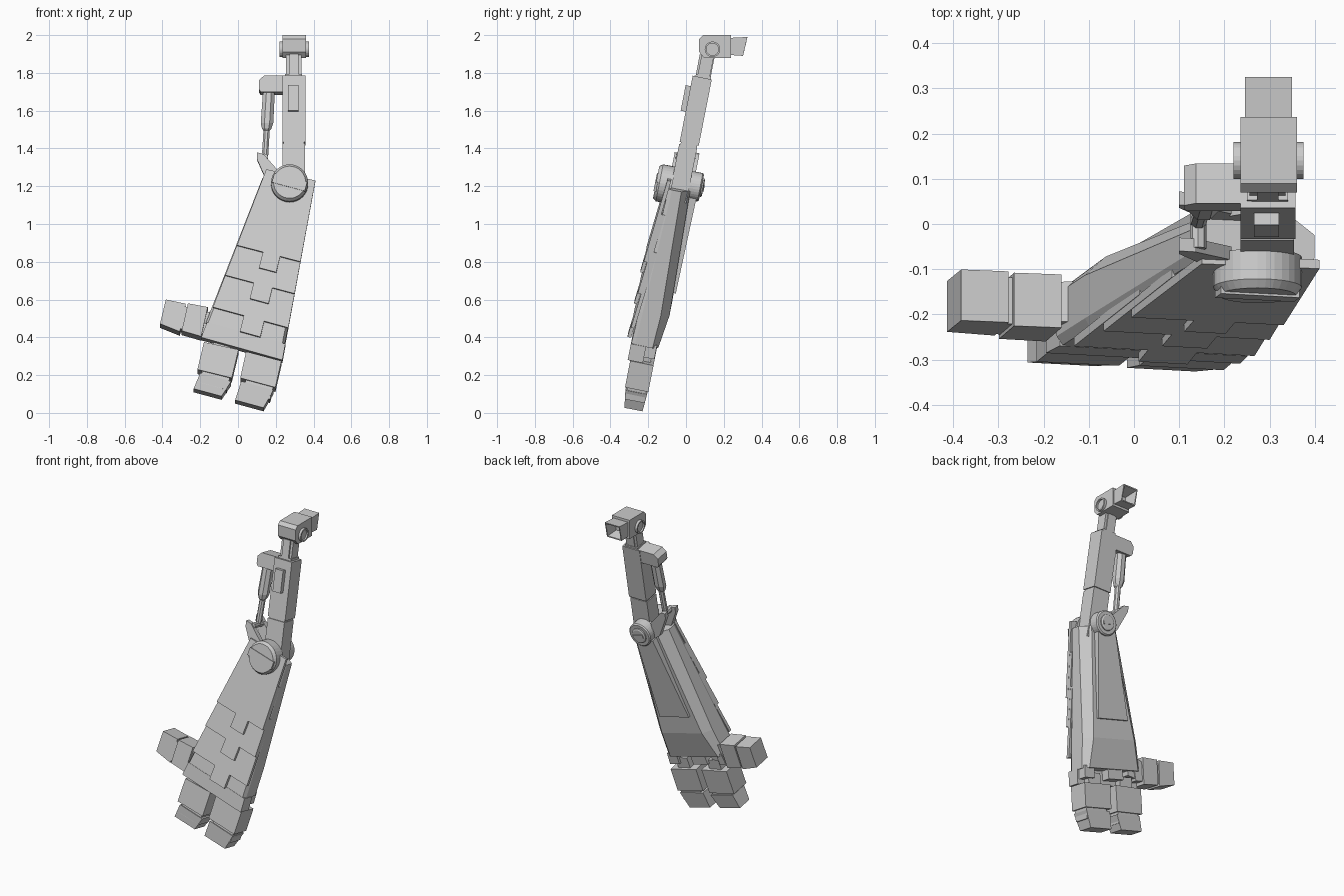
import bpy, bmesh, math

grey = bpy.data.materials.new("light_grey")
grey.diffuse_color = (0.6, 0.6, 0.6, 1)


def mesh_object(name, bm):
    bmesh.ops.recalc_face_normals(bm, faces=bm.faces)
    me = bpy.data.meshes.new(name)
    bm.to_mesh(me)
    bm.free()
    me.materials.append(grey)
    ob = bpy.data.objects.new(name, me)
    bpy.context.collection.objects.link(ob)
    return ob


def loft(name, rings):
    """Skin equal-length rings of world points and cap both ends."""
    bm = bmesh.new()
    vs = [[bm.verts.new(p) for p in r] for r in rings]
    n = len(vs[0])
    for a, b in zip(vs, vs[1:]):
        for i in range(n):
            j = (i + 1) % n
            bm.faces.new((a[i], a[j], b[j], b[i]))
    bm.faces.new(vs[0][::-1])
    bm.faces.new(vs[-1])
    return mesh_object(name, bm)


def place(x, z, d):
    """Front-view position plus depth d, on the leaning plane of the arm."""
    return (x, -0.03 + 0.197 * (z - 1.22) + 0.98 * d, z - 0.193 * d)


def slab(name, pts, depth):
    """Front-view outline extruded backwards; depth is (front, back) or a function."""
    front, back = [], []
    for x, z in pts:
        f, b = depth(x, z) if callable(depth) else depth
        z0 = z + 0.193 * f
        front.append(place(x, z0, f))
        back.append(place(x, z0, b))
    return loft(name, [front, back])


def uv(u, v):
    """Forearm coordinates: u runs elbow to wrist, v runs left to right."""
    lx, lz = 0.15 - 0.345 * u, 1.29 - 0.89 * u
    rx, rz = 0.41 - 0.175 * u, 1.23 - 0.95 * u
    return (lx + (rx - lx) * v, lz + (rz - lz) * v)


def disc(name, x, z, profile, n=32):
    loft(name, [[place(x + r * math.cos(2 * math.pi * i / n),
                       z + r * math.sin(2 * math.pi * i / n), d) for i in range(n)]
                for r, d in profile])


def bar(name, x, z, hl, hw, depth, ang=-0.26):
    c, s = math.cos(ang), math.sin(ang)
    slab(name, [(x + a * c - b * s, z + a * s + b * c)
                for a, b in ((-hl, -hw), (hl, -hw), (hl, hw), (-hl, hw))], depth)


def rect(x0, x1, z0, z1):
    return [(x0, z1), (x1, z1), (x1, z0), (x0, z0)]


# shoulder block, open socket and side pins
prof = [(0.07, 1.91), (0.07, 1.98), (0.09, 2.0), (0.237, 2.0), (0.237, 1.88), (0.095, 1.88)]
loft("shoulder_block", [[(x, y, z) for y, z in prof] for x in (0.235, 0.36)])


def socket_ring(y_top, y_low, w, z0, z1):
    return [(0.297 - w, y_top, z1), (0.297 + w, y_top, z1),
            (0.297 + w, y_low, z0), (0.297 - w, y_low, z0)]


loft("shoulder_socket", [socket_ring(0.23, 0.23, 0.052, 1.895, 1.985),
                         socket_ring(0.325, 0.302, 0.052, 1.89, 1.99),
                         socket_ring(0.324, 0.302, 0.046, 1.897, 1.983),
                         socket_ring(0.24, 0.24, 0.03, 1.915, 1.965)])
for name, xs in (("left_pin", (0.24, 0.22, 0.22, 0.23)), ("right_pin", (0.355, 0.375, 0.375, 0.365))):
    loft(name, [[(x, 0.14 + r * math.cos(math.tau * i / 24), 1.925 + r * math.sin(math.tau * i / 24))
                 for i in range(24)] for x, r in zip(xs, (0.041, 0.041, 0.032, 0.032))])

# neck
slab("neck", rect(0.255, 0.335, 1.76, 1.91), (-0.02, 0.045))
slab("neck_rib", rect(0.272, 0.32, 1.76, 1.9), (-0.03, 0.05))
slab("neck_collar", rect(0.25, 0.34, 1.775, 1.795), (-0.03, 0.052))

# upper arm
slab("upper_arm", rect(0.235, 0.357, 1.435, 1.785), (-0.045, 0.058))
slab("upper_arm_seam", rect(0.242, 0.35, 1.40, 1.45), (-0.038, 0.05))
slab("upper_arm_lower", rect(0.236, 0.354, 1.13, 1.425), (-0.045, 0.052))
slab("upper_arm_panel", rect(0.265, 0.321, 1.60, 1.735), (-0.072, -0.04))
slab("piston_bracket", [(0.26, 1.785), (0.137, 1.785), (0.11, 1.76), (0.11, 1.715),
                        (0.12, 1.70), (0.26, 1.70)], (-0.035, 0.055))

# piston
rings = []
for z, r in ((1.72, 0.026), (1.69, 0.034), (1.535, 0.036), (1.505, 0.027), (1.495, 0.018), (1.34, 0.018)):
    cx = 0.142 + 0.06 * (z - 1.34)
    c = place(cx, z, 0.01)
    rings.append([(cx + r * math.cos(math.tau * i / 8 + 0.39),
                   c[1] + r * math.sin(math.tau * i / 8 + 0.39), z) for i in range(8)])
loft("piston", rings)
disc("piston_pin", 0.142, 1.345, [(0.018, -0.05), (0.018, 0.06)], 8)
horn = [(0.10, 1.38), (0.135, 1.37), (0.215, 1.28), (0.2, 1.18), (0.16, 1.21), (0.10, 1.345)]
slab("front_lever", horn, (-0.06, -0.03))
slab("back_lever", horn, (0.04, 0.07))

# forearm core with bevelled back edges
core = []
for u, f, m, b, ch in ((0.06, -0.055, 0.015, 0.06, 0.22), (0.75, -0.082, 0.035, 0.08, 0.12),
                       (0.93, -0.09, 0.025, 0.055, 0.08)):
    core.append([place(*uv(u, v), d) for v, d in
                 ((0.03, f), (0.97, f), (1.0, f + 0.02), (1.0, m), (1 - ch, b), (ch, b), (0, m), (0, f + 0.02))])
loft("forearm_core", core)
slab("wrist_front", [uv(0.91, 0), uv(0.91, 1), uv(1, 1), uv(1, 0)], (-0.092, -0.01))
for i, (a, b) in enumerate(((0.02, 0.12), (0.33, 0.58), (0.82, 0.98))):
    slab(f"wrist_tab_{i}", [uv(0.91, a), uv(0.91, b), uv(0.985, b), uv(0.985, a)], (-0.02, 0.046))

# overlapping front plates, each with a central tab, fanning out downwards
for i, (u0, u1, d0) in enumerate(((0.0, 0.452, -0.07), (0.19, 0.63, -0.066), (0.4, 0.82, -0.068))):
    def depth(x, z, u0=u0, u1=u1, d0=d0):
        k = ((1.335 - z - 0.27 * x) / 0.99 - u0) / (u1 + 0.09 - u0)
        d = d0 + (-0.117 - d0) * k
        return d, d + 0.02
    outline = [(u0, 0), (u0, 1), (u1, 1), (u1, 0.68), (u1 + 0.09, 0.68), (u1 + 0.09, 0.42), (u1, 0.41), (u1, 0)]
    slab(f"front_plate_{i + 1}", [uv(*p) for p in outline], depth)

# elbow joint, front cap and back cap
disc("elbow_cap", 0.273, 1.197, [(0.098, -0.04), (0.098, -0.108), (0.085, -0.126)])
bar("elbow_slot", 0.273, 1.222, 0.09, 0.025, (-0.131, -0.11))
slab("back_cover", [uv(0.1, 0.28), uv(0.1, 0.72), uv(0.64, 0.8), uv(0.64, 0.22)],
     lambda x, z: (0.04, 0.1 if z > 0.95 else 0.09))
disc("back_elbow_cap", 0.273, 1.215, [(0.075, 0.04), (0.075, 0.108), (0.068, 0.115)])
disc("back_screw", 0.273, 1.215, [(0.048, 0.1), (0.048, 0.122), (0.04, 0.126)])
bar("back_screw_slot", 0.273, 1.193, 0.035, 0.01, (0.11, 0.13))

# fingers: two segments each with a slimmer joint between
fingers = {
    "left_finger": ([(-0.18, 0.375), (0.003, 0.335), (-0.033, 0.185), (-0.215, 0.23)],
                    [(-0.2, 0.212), (-0.036, 0.167), (-0.087, 0.088), (-0.235, 0.128)], -0.11, 0.28),
    "right_finger": ([(0.043, 0.325), (0.23, 0.275), (0.198, 0.135), (0.012, 0.185)],
                     [(0.017, 0.168), (0.187, 0.12), (0.135, 0.027), (-0.015, 0.068)], 0.12, 0.23),
}
for name, (base, tip, jx, jz) in fingers.items():
    mid = sum(p[1] for p in tip) / 4
    slab(name + "_base", base, (-0.078, 0.048))
    slab(name + "_tip", tip, lambda x, z: (-0.073, 0.044) if (x, z) in tip[:2] else (-0.06, 0.038))
    bar(name + "_joint", jx - 0.01, jz - 0.09, 0.075, 0.05, (-0.066, 0.038))
    bar(name + "_knuckle", jx + 0.02, jz + 0.06, 0.045, 0.07, (-0.05, 0.03))

# thumb
slab("thumb_root", [(-0.19, 0.53), (-0.05, 0.55), (-0.08, 0.42), (-0.21, 0.42)], (-0.05, 0.04))
slab("thumb_base", [(-0.265, 0.58), (-0.16, 0.56), (-0.195, 0.405), (-0.298, 0.435)], (-0.068, 0.052))
slab("thumb_joint", [(-0.29, 0.565), (-0.25, 0.557), (-0.28, 0.44), (-0.32, 0.45)], (-0.06, 0.045))
slab("thumb_tip", [(-0.382, 0.6), (-0.277, 0.578), (-0.308, 0.43), (-0.413, 0.472)], (-0.06, 0.055))
